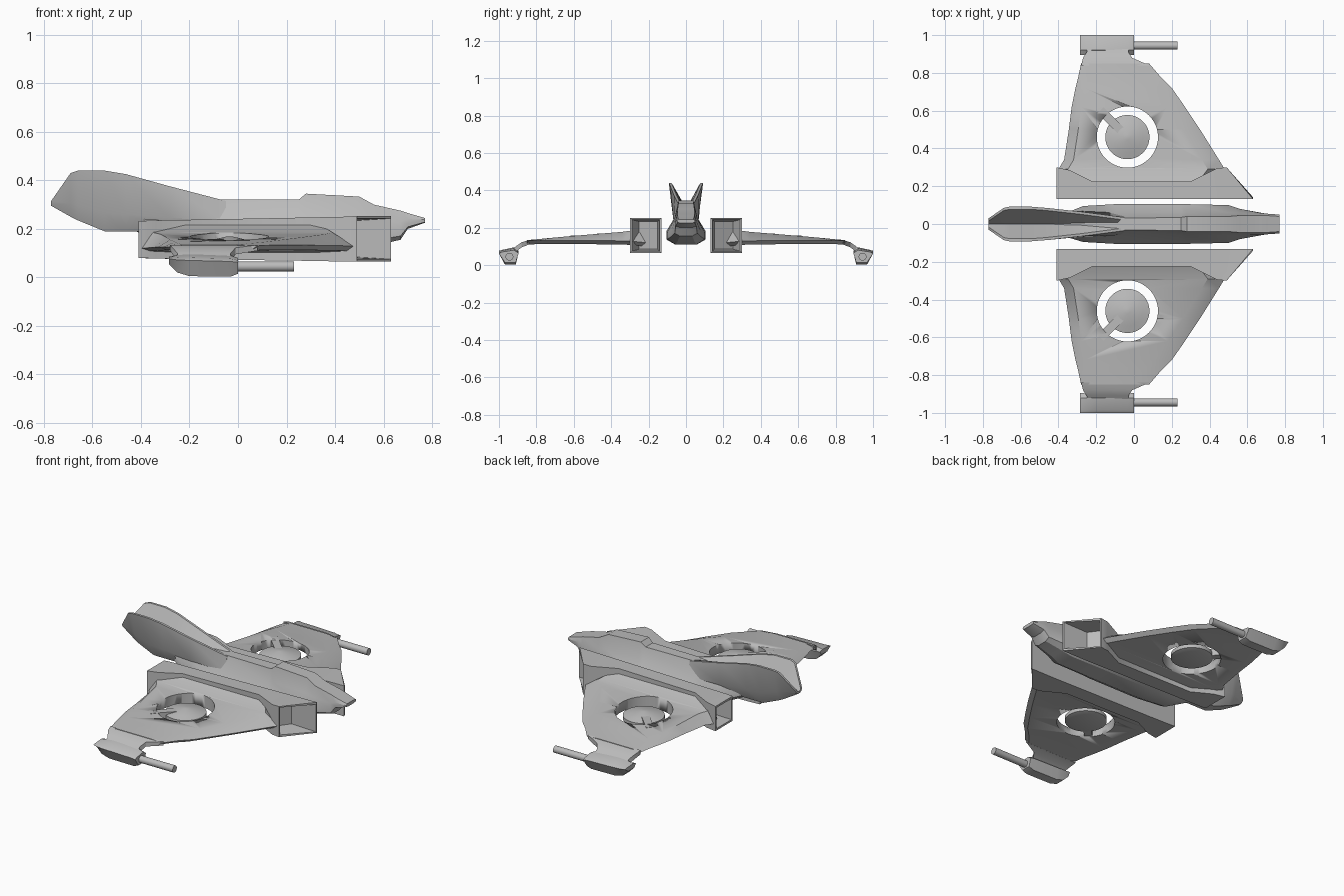
import bpy, bmesh, math
from mathutils import Vector, Matrix

cube = bpy.data.objects.get("Cube")
if cube:
    bpy.data.objects.remove(cube)

grey = bpy.data.materials.new("light_grey")
grey.use_nodes = True
GREY = (0.5, 0.5, 0.5, 1)
grey.diffuse_color = GREY
grey.node_tree.nodes["Principled BSDF"].inputs["Base Color"].default_value = GREY


def finish(name, bm, mirror=False, cutter=None, angle=30):
    bmesh.ops.recalc_face_normals(bm, faces=bm.faces)
    mesh = bpy.data.meshes.new(name)
    bm.to_mesh(mesh)
    bm.free()
    obj = bpy.data.objects.new(name, mesh)
    bpy.context.collection.objects.link(obj)
    mesh.materials.append(grey)
    bpy.ops.object.select_all(action='DESELECT')
    obj.select_set(True)
    bpy.context.view_layer.objects.active = obj
    bpy.ops.object.shade_smooth_by_angle(angle=math.radians(angle))
    if cutter:
        cut = obj.modifiers.new("hole", 'BOOLEAN')
        cut.operation = 'DIFFERENCE'
        cut.solver = 'EXACT'
        cut.object = cutter
    if mirror:
        mod = obj.modifiers.new("mirror", 'MIRROR')
        mod.use_axis = (False, True, False)
    return obj


def loft(name, rings, **kw):
    """Skin a list of equal rings and cap both ends."""
    bm = bmesh.new()
    rows = [[bm.verts.new(p) for p in ring] for ring in rings]
    n = len(rows[0])
    for a, b in zip(rows, rows[1:]):
        for i in range(n):
            j = (i + 1) % n
            bm.faces.new((a[i], a[j], b[j], b[i]))
    bm.faces.new(rows[0])
    bm.faces.new(rows[-1][::-1])
    return finish(name, bm, **kw)


def symmetric(x, half):
    """Full ring at x from (y, z) points on one side."""
    other = [(-y, z) for y, z in reversed(half) if y > 0]
    return [(x, y, z) for y, z in half + other]


def disc(centre, r, z):
    return [(centre[0] + r * math.cos(i * math.tau / 40),
             centre[1] + r * math.sin(i * math.tau / 40), z) for i in range(40)]


# Central hull: x, bottom, skirt width, shoulder width, top width, top height
hull = [(-.42, .19, .035, .05, .03, .30), (-.27, .12, .095, .06, .03, .31),
        (-.10, .11, .105, .06, .03, .32), (.25, .11, .105, .06, .035, .32),
        (.28, .11, .105, .06, .04, .345), (.50, .11, .10, .06, .04, .333),
        (.56, .13, .08, .06, .045, .30), (.67, .155, .06, .058, .045, .275),
        (.70, .20, .055, .055, .045, .265), (.77, .225, .045, .05, .04, .245)]
loft("hull", [symmetric(x, [(ws * .55, zb), (ws, zb + (zt - zb) * .13),
                            (ws, zb + (zt - zb) * .3), (wm, zb + (zt - zb) * .62),
                            (wt, zt)]) for x, zb, ws, wm, wt, zt in hull])

# Tail with twin fins: x, bottom, side width, fin offset, fin top, valley
tail = [(-.77, .295, .02, .03, .315, .305), (-.69, .25, .05, .085, .43, .30),
        (-.66, .235, .06, .092, .44, .30), (-.55, .19, .068, .092, .44, .29),
        (-.46, .19, .07, .085, .425, .295), (-.28, .19, .068, .065, .375, .30),
        (-.05, .19, .058, .035, .315, .31)]
loft("tail_fins", [symmetric(x, [(w * .5, zb), (w, zb + .3 * (zt - zb)), (yt, zt),
                                 (yt - .014, zt), (0, zv)])
                   for x, zb, w, yt, zt, zv in tail], angle=40)


# Engine ducts with slanted, hollow mouths
def duct(xi, xo, yo, zb, zt, inset=0):
    yi = .132 + inset
    yo, zb, zt = yo - inset, zb + inset, zt - inset
    return [(xi, yi, zb), (xo, yo, zb), (xo, yo, zt), (xi, yi, zt)]


loft("engine_duct", [duct(-.25, -.25, .25, .08, .232, .02),
                     duct(-.41, -.41, .30, .08, .232, .012),
                     duct(-.41, -.41, .30, .08, .232),
                     duct(-.36, -.34, .285, .078, .235),
                     duct(-.22, -.22, .225, .075, .237),
                     duct(.30, .30, .225, .068, .247),
                     duct(.46, .44, .295, .065, .25),
                     duct(.63, .49, .30, .065, .253),
                     duct(.63, .49, .30, .065, .253, .01),
                     duct(.47, .40, .27, .065, .253, .02)], mirror=True)

# Wings with round openings
HUB = (-.035, .46)
bm = bmesh.new()
bmesh.ops.create_cone(bm, cap_ends=True, segments=48, radius1=.162, radius2=.162,
                      depth=.5, matrix=Matrix.Translation((*HUB, .15)))
opening = finish("opening_cutter", bm)
opening.hide_render = True
opening.hide_viewport = True

# Stations: y, trailing x, leading x, bottom, top
wing = [(.21, -.36, .42, .10, .222), (.29, -.40, .48, .108, .185),
        (.34, -.37, .45, .11, .178), (.50, -.345, .35, .112, .165),
        (.62, -.33, .27, .113, .155), (.72, -.31, .20, .113, .146),
        (.78, -.295, .14, .113, .14), (.85, -.28, .08, .11, .134)]
loft("wing", [[(x0, y, zb + .012), (x0 + .05, y, zt), (x1 - .09, y, zt),
               (x1, y, zb + .02), (x1 - .03, y, zb), (x0 + .04, y, zb)]
              for y, x0, x1, zb, zt in wing], mirror=True, cutter=opening)

# Fan hub and its support arm
loft("fan_hub", [disc(HUB, r, z) for r, z in
                 [(.09, .112), (.117, .12), (.117, .142), (.08, .152), (.015, .168)]],
     mirror=True)
bm = bmesh.new()
bmesh.ops.create_cube(bm, size=1, matrix=Matrix.Translation((HUB[0] - .075, HUB[1] + .075, .138))
                      @ Matrix.Rotation(math.radians(135), 4, 'Z')
                      @ Matrix.Diagonal((.19, .045, .04, 1)))
finish("hub_arm", bm, mirror=True)

# Drooping wing tip bracket
bracket = [(.84, .11, .134, -.28, .08), (.88, .095, .122, -.27, -.01),
           (.91, .07, .10, -.25, -.03), (.94, .05, .08, -.25, -.03)]
loft("tip_bracket", [[(x0, y, zb), (x0, y, zt), (x1, y, zt), (x1, y, zb)]
                     for y, zb, zt, x0, x1 in bracket], mirror=True)

# Wing tip pods: x, lower limit, upper limit
pod = [(-.285, .055, .085), (-.25, .02, .092), (-.20, .005, .095),
       (-.03, .003, .09), (.0, .015, .08)]
shape = [(.91, 0), (.968, 0), (1.0, .72), (.985, .85), (.92, 1), (.895, .75)]
loft("tip_pod", [[(x, y, zb + t * (zt - zb)) for y, t in shape]
                 for x, zb, zt in pod], mirror=True)

# Gun barrels
bm = bmesh.new()
bmesh.ops.create_cone(bm, cap_ends=True, segments=16, radius1=.021, radius2=.021, depth=.25,
                      matrix=Matrix.Translation((.105, .944, .045)) @ Matrix.Rotation(math.pi / 2, 4, 'Y'))
finish("gun_barrel", bm, mirror=True)
